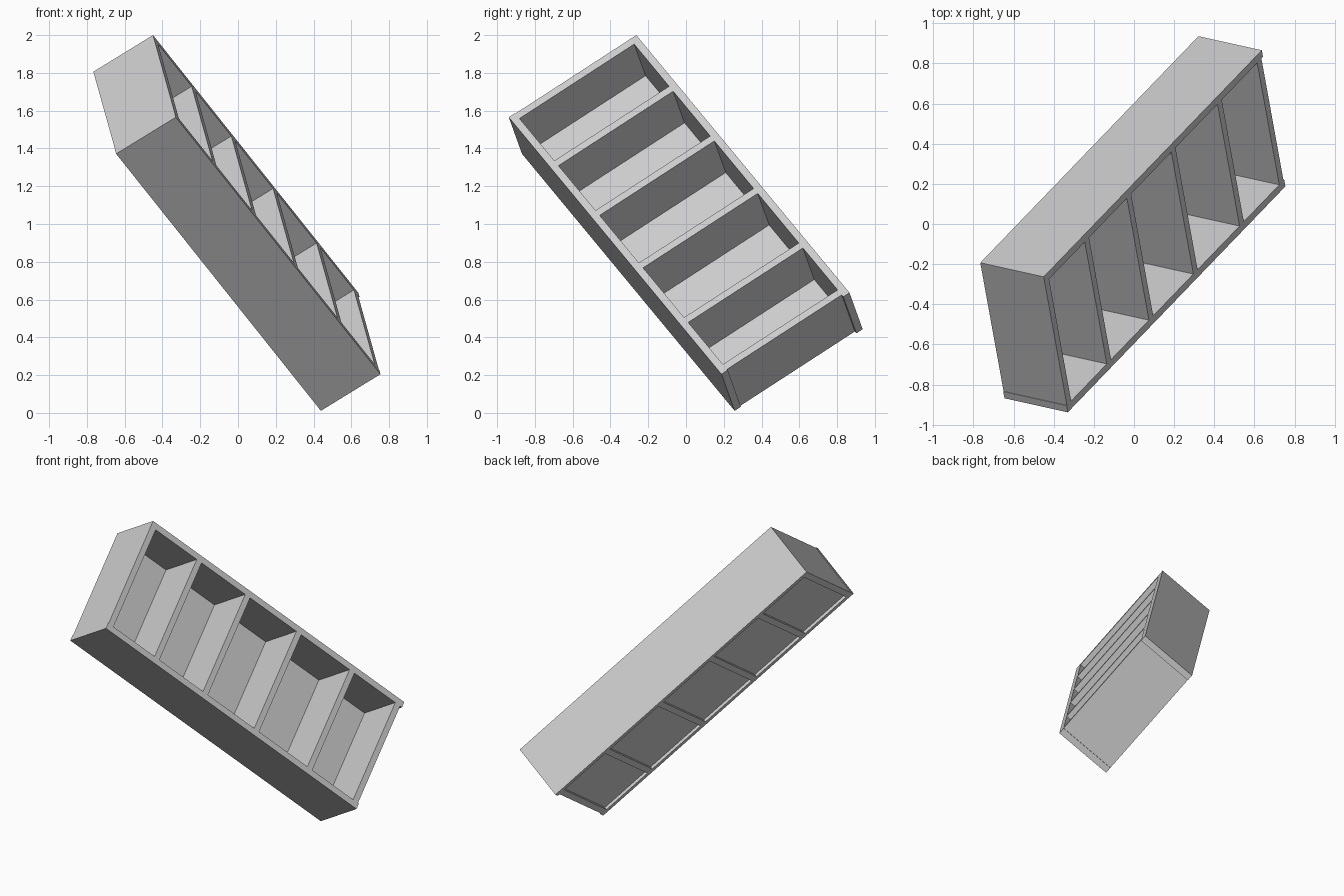
import bpy, bmesh
from mathutils import Vector

if "Cube" in bpy.data.objects:
    bpy.data.objects.remove(bpy.data.objects["Cube"])

# tilted bookcase frame: origin at one top front corner
O = Vector((-0.45, -0.263, 2.0))
L = Vector((1.091, 1.133, -1.369)).normalized()    # along the height
W = Vector((0.122, -0.674, -0.437)).normalized()   # across the width
D = Vector((-0.316, 0.07, -0.194)).normalized()    # front to back
LEN, WID, DEP, T = 2.077, 0.812, 0.377, 0.04


def board(name, a, b, c):
    """Box spanning ranges a (length), b (width), c (depth) in the tilted frame."""
    bm = bmesh.new()
    bmesh.ops.create_cube(bm, size=1)
    for v in bm.verts:
        p, q, r = (lo + (k + 0.5) * (hi - lo) for k, (lo, hi) in zip(v.co, (a, b, c)))
        v.co = O + L * p + W * q + D * r
    bmesh.ops.recalc_face_normals(bm, faces=bm.faces)
    me = bpy.data.meshes.new(name)
    bm.to_mesh(me)
    bm.free()
    bpy.context.collection.objects.link(bpy.data.objects.new(name, me))


# side panels, one reaching slightly past the bottom board
board("side_panel_a", (0, LEN), (0, T), (0, DEP))
board("side_panel_b", (-0.003, LEN - 0.008), (WID - T, WID), (0, DEP))

# top, shelves and bottom, with growing gaps
for name, a in (("top_board", 0.0), ("shelf_1", 0.38), ("shelf_2", 0.781),
                ("shelf_3", 1.204), ("shelf_4", 1.644), ("bottom_board", 2.022)):
    board(name, (a, a + T), (T, WID - T), (0, DEP))

# recessed back panel
board("back_panel", (T / 2, 2.04), (T / 2, WID - T / 2), (0.325, 0.36))
